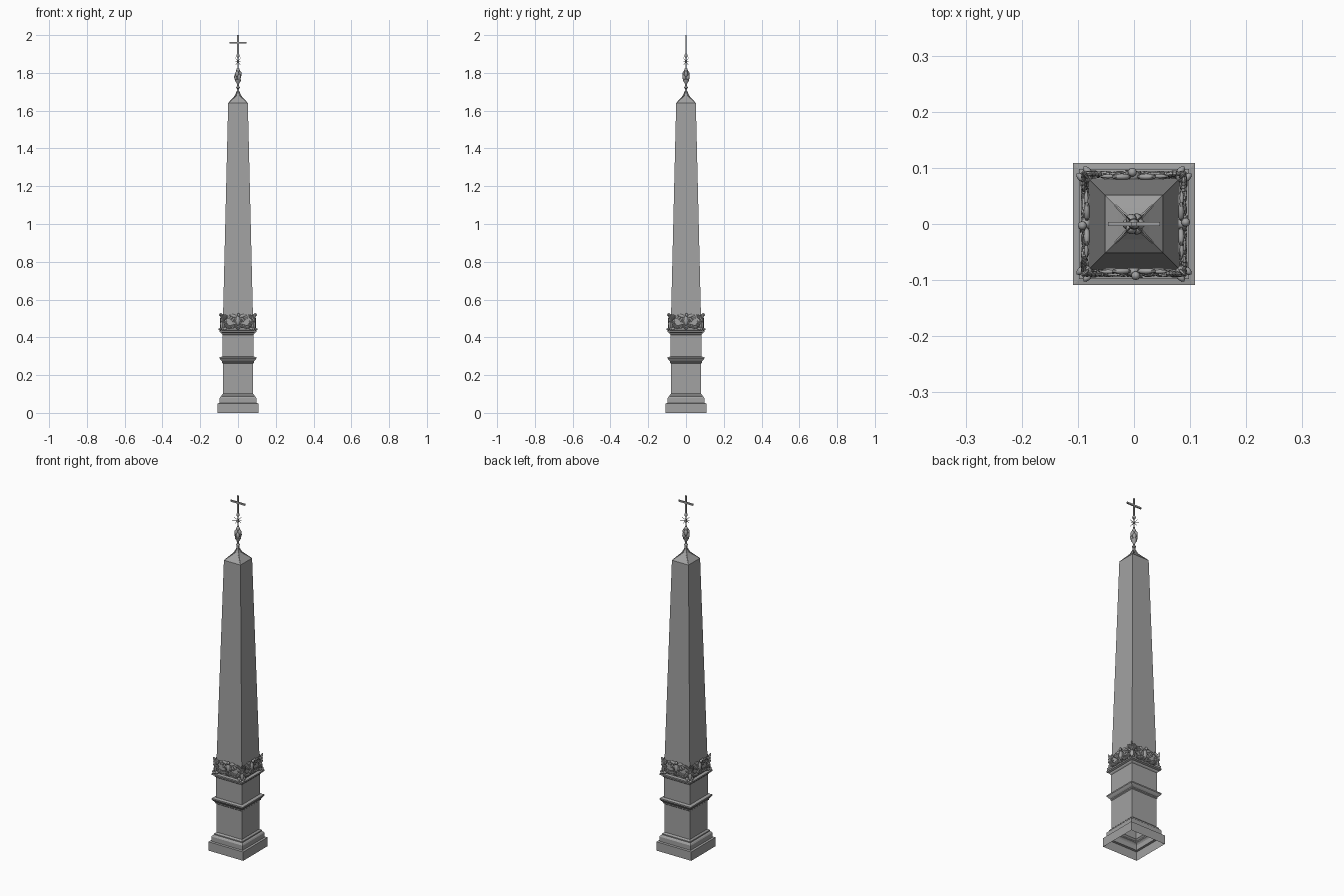
import bpy, bmesh, math, random
from mathutils import Matrix, Vector, Euler

if "Cube" in bpy.data.objects:
    bpy.data.objects.remove(bpy.data.objects["Cube"])

random.seed(4)
stone = bpy.data.materials.new("dark_stone")
stone.diffuse_color = (.36, .36, .36, 1)
stone.use_nodes = True
stone.node_tree.nodes["Principled BSDF"].inputs["Base Color"].default_value = stone.diffuse_color


def finish(name, bm, smooth=False):
    bmesh.ops.recalc_face_normals(bm, faces=bm.faces)
    me = bpy.data.meshes.new(name)
    bm.to_mesh(me)
    bm.free()
    me.materials.append(stone)
    ob = bpy.data.objects.new(name, me)
    bpy.context.collection.objects.link(ob)
    if smooth:
        bpy.ops.object.select_all(action='DESELECT')
        ob.select_set(True)
        bpy.context.view_layer.objects.active = ob
        bpy.ops.object.shade_smooth_by_angle(angle=math.radians(40))
    return ob


def loft(name, profile, sides=4, smooth=False):
    """Sweep (half width, z) pairs round the axis; sides=4 gives a square plan."""
    bm = bmesh.new()
    k = math.sqrt(2) if sides == 4 else 1
    rings = []
    for r, z in profile:
        rings.append([bm.verts.new((r * k * math.cos(math.tau * (i + .5) / sides),
                                    r * k * math.sin(math.tau * (i + .5) / sides), z))
                      for i in range(sides)])
    for a, b in zip(rings, rings[1:]):
        for i in range(sides):
            j = (i + 1) % sides
            bm.faces.new((a[i], a[j], b[j], b[i]))
    bm.faces.new(rings[-1])
    return finish(name, bm, smooth)


def blob(bm, loc, size, rot=(0, 0, 0), seg=10, rings=6):
    m = Matrix.LocRotScale(Vector(loc), Euler(rot), Vector(size))
    bmesh.ops.create_uvsphere(bm, u_segments=seg, v_segments=rings, radius=1, matrix=m)


def box(bm, loc, size):
    m = Matrix.LocRotScale(Vector(loc), None, Vector(size))
    bmesh.ops.create_cube(bm, size=1, matrix=m)


def rod(bm, a, b, r1, r2, seg=6):
    a, b = Vector(a), Vector(b)
    q = (b - a).to_track_quat('Z', 'Y')
    m = Matrix.LocRotScale((a + b) / 2, q, None)
    bmesh.ops.create_cone(bm, cap_ends=True, segments=seg, radius1=r1, radius2=r2,
                          depth=(b - a).length, matrix=m)


def around(ob):
    """Repeat a part on the other three sides."""
    for i in range(1, 4):
        c = ob.copy()
        c.name = f"{ob.name}_{i + 1}"
        c.rotation_euler.z = i * math.pi / 2
        bpy.context.collection.objects.link(c)


# Stepped plinth, die, middle moulding, upper die and cornice (open underneath)
loft("pedestal", [(.109, 0), (.109, .05), (.098, .052), (.098, .078), (.094, .084),
                  (.088, .088), (.088, .094), (.08, .102), (.08, .262), (.084, .266),
                  (.084, .272), (.09, .278), (.097, .288), (.097, .295), (.081, .299),
                  (.081, .412), (.086, .417), (.088, .424), (.098, .428), (.098, .436),
                  (.082, .438)])

# Tapered shaft and pyramidal cap with a concave tip
loft("shaft", [(.081, .436), (.052, 1.64)])
loft("pyramid_cap", [(.052, 1.64), (.028, 1.664), (.013, 1.68), (.007, 1.692), (.005, 1.715)])

# Metal ribs along the cap edges
bm = bmesh.new()
for sx in (-1, 1):
    for sy in (-1, 1):
        rod(bm, (.05 * sx, .05 * sy, 1.641), (.013 * sx, .013 * sy, 1.679), .0015, .004)
        rod(bm, (.013 * sx, .013 * sy, 1.679), (.003 * sx, .003 * sy, 1.708), .004, .002)
finish("cap_ribs", bm)

# Bird with spread wings in the middle of each face
bm = bmesh.new()
blob(bm, (0, -.085, .488), (.013, .011, .026))
blob(bm, (.003, -.092, .519), (.008, .008, .009))
rod(bm, (.007, -.094, .519), (.016, -.096, .515), .003, .0005)
for s in (-1, 1):
    blob(bm, (.022 * s, -.084, .513), (.018, .006, .009), (0, -.3 * s, 0))
    for i in range(7):
        t = i / 6
        ang = math.radians(5 + 75 * t)
        length = .017
        root = Vector(((.033 - .021 * t) * s, -.085 + .003 * (i % 2), .513 - .012 * t))
        d = Vector((math.cos(ang) * s, 0, -math.sin(ang)))
        blob(bm, root + d * length * .8, (length, .004, .0055), (0, ang * s, 0), 6, 5)
    rod(bm, (.007 * s, -.087, .468), (.011 * s, -.092, .447), .004, .003)
    blob(bm, (.006 * s, -.086, .455), (.005, .004, .014), (0, .3 * s, 0), 8, 5)
around(finish("bird_relief", bm, True))

# Leafy garland sagging between bird and corners
bm = bmesh.new()
for s in (-1, 1):
    for i in range(15):
        t = i / 14
        x = (.012 + .074 * t) * s
        z = .455 + .045 * (2 * t - 1) ** 2 * (1 if t > .5 else .2)
        r = .7 + .4 * math.sin(math.pi * t)
        for k in (-1, 1):
            blob(bm, (x, -.085 - random.uniform(0, .005), z + .003 * k),
                 (.013 * r, .005, .0045 * r),
                 (random.uniform(-.5, .5), k * s * .6 - (t - .5) * s, random.uniform(-.3, .3)), 6, 4)
    # loose ribbon end and trailing leaf on the ledge
    blob(bm, (.066 * s, -.085, .478), (.005, .003, .015), (.2, -.5 * s, 0), 6, 4)
    blob(bm, (.072 * s, -.089, .445), (.014, .007, .008), (0, .2 * s, 0), 6, 5)
around(finish("garland", bm, True))


# Corner beasts: clawed base, chest, head and a curling crest
def diag(d, side, z):
    """Point on the corner diagonal at (+x, -y), with a sideways offset."""
    return Vector((d + side, -d + side, z))


bm = bmesh.new()
turn = -math.pi / 4
blob(bm, diag(.083, 0, .462), (.010, .012, .025), (0, 0, turn), 8, 6)
blob(bm, diag(.084, 0, .492), (.010, .011, .013), (0, 0, turn), 8, 6)
blob(bm, diag(.088, 0, .486), (.006, .006, .006), (0, 0, turn), 8, 6)
for s in (-1, 1):
    blob(bm, diag(.089, .006 * s, .443), (.010, .006, .006), (0, 0, turn), 8, 6)
    for i in range(4):
        out = Vector((-.006 * i, 0, 0) if s < 0 else (0, .006 * i, 0))
        blob(bm, diag(.085, .004 * s, .501 + .003 * i) + out,
             (.005, .004, .019 - .002 * i), (.3, .3 * s, turn), 6, 5)
blob(bm, diag(.087, 0, .514), (.007, .004, .017), (0, .35, turn), 6, 5)
around(finish("corner_beast", bm, True))

# Turned stem, collars and knob of the finial
loft("finial_stem", [(.006, 1.70), (.005, 1.716), (.010, 1.72), (.010, 1.725), (.005, 1.731),
                     (.007, 1.745), (.015, 1.756), (.016, 1.764), (.008, 1.768), (.008, 1.815),
                     (.004, 1.825), (.003, 1.87), (.003, 1.88), (.008, 1.886), (.009, 1.892),
                     (.007, 1.898), (.004, 1.904)], 12, True)

# Cluster of small rounded hills
bm = bmesh.new()
for n, r, z, h, a0 in ((3, .0105, 1.778, .017, math.pi), (3, .0095, 1.794, .017, 0),
                       (1, 0, 1.81, .017, 0)):
    for i in range(n):
        a = a0 + math.tau * i / n
        blob(bm, (r * math.cos(a), r * math.sin(a), z), (.010, .010, h), seg=12, rings=8)
finish("hill_cluster", bm, True)

# Star with thin rays
bm = bmesh.new()
centre = Vector((0, 0, 1.86))
blob(bm, centre, (.006, .006, .006))
for i in range(4):
    a = math.pi / 4 + i * math.pi / 2
    for e in (-45, 0, 45):
        e = math.radians(e)
        d = Vector((math.cos(a) * math.cos(e), math.sin(a) * math.cos(e), math.sin(e)))
        rod(bm, centre, centre + d * .03, .0022, .0003, 4)
finish("star", bm)

# Plain cross
bm = bmesh.new()
box(bm, (0, 0, 1.95), (.009, .007, .10))
box(bm, (0, 0, 1.96), (.092, .007, .009))
finish("cross", bm)
